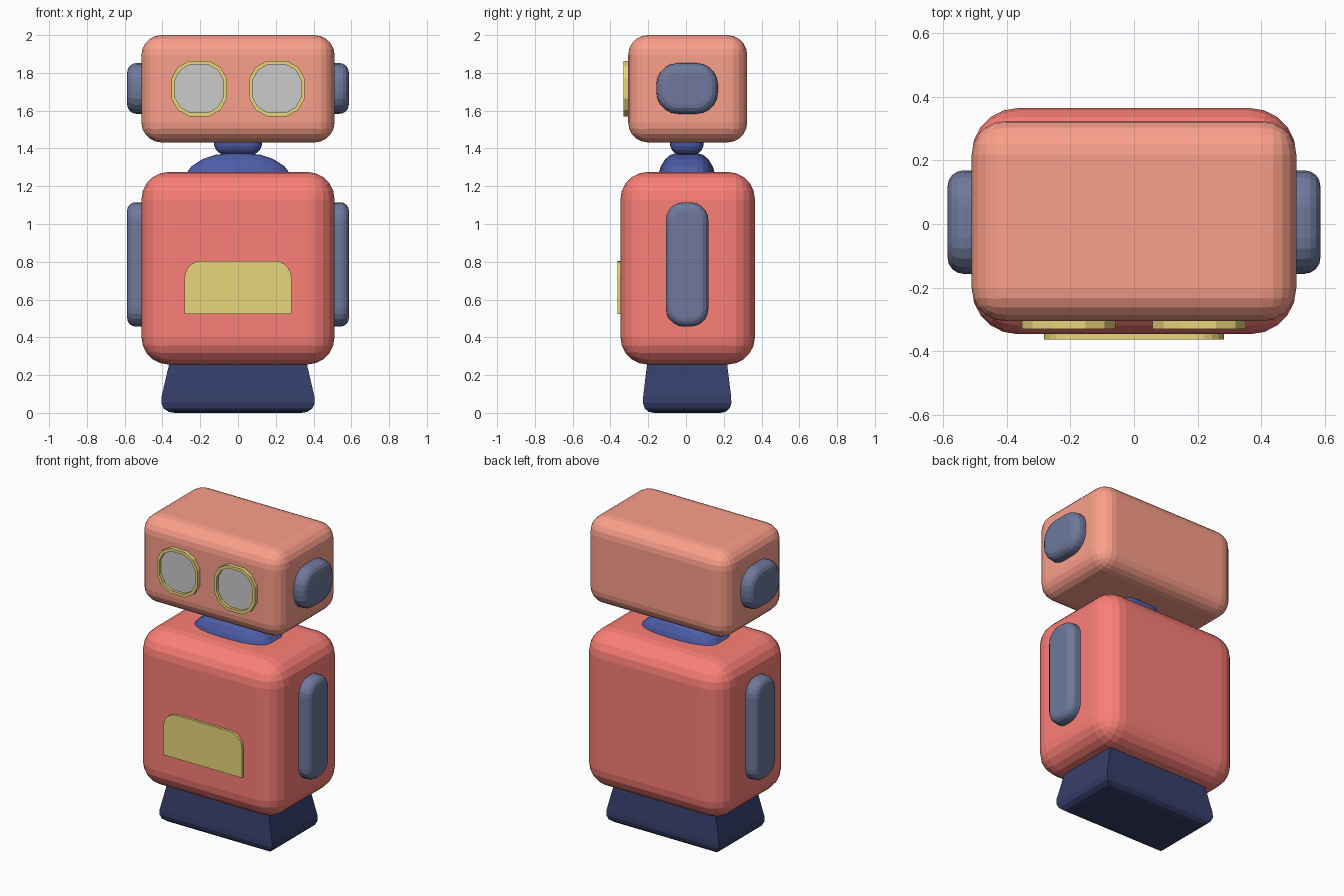
import bpy, bmesh, math

if "Cube" in bpy.data.objects:
    bpy.data.objects.remove(bpy.data.objects["Cube"])

CY = 0.009  # depth centre of the main blocks


def material(name, rgb):
    m = bpy.data.materials.new(name)
    m.diffuse_color = (*rgb, 1)
    m.use_nodes = True
    m.node_tree.nodes["Principled BSDF"].inputs["Base Color"].default_value = m.diffuse_color
    return m


RED = material("body_red", (0.97, 0.212, 0.184))
SALMON = material("head_salmon", (0.97, 0.349, 0.256))
SLATE = material("slate", (0.158, 0.191, 0.331))
BLUE = material("neck_blue", (0.075, 0.11, 0.393))
NAVY = material("base_navy", (0.037, 0.049, 0.145))
YELLOW = material("yellow", (0.80, 0.67, 0.192))


def finish(name, bm, mat=None):
    bmesh.ops.recalc_face_normals(bm, faces=bm.faces)
    me = bpy.data.meshes.new(name)
    bm.to_mesh(me)
    bm.free()
    ob = bpy.data.objects.new(name, me)
    bpy.context.collection.objects.link(ob)
    if mat:
        me.materials.append(mat)
    return ob


def rounded_box(name, centre, half, radius, mat, stretch=(1, 1, 1), segments=5):
    """Box with rounded edges; stretch scales the rounding with the box."""
    bm = bmesh.new()
    bmesh.ops.create_cube(bm, size=2)
    bmesh.ops.scale(bm, vec=[h / s for h, s in zip(half, stretch)], verts=bm.verts)
    bmesh.ops.bevel(bm, geom=bm.edges[:], offset=radius, segments=segments,
                    profile=0.5, affect='EDGES')
    bmesh.ops.scale(bm, vec=stretch, verts=bm.verts)
    bmesh.ops.translate(bm, vec=centre, verts=bm.verts)
    return finish(name, bm, mat)


def side_pad(name, side, half_y, z0, z1, corner, rim, mat):
    """Rounded slab on the side of a block with a softened outer rim."""
    bm = bmesh.new()
    bmesh.ops.create_cube(bm, size=2)
    bmesh.ops.scale(bm, vec=(0.06, half_y, (z1 - z0) / 2), verts=bm.verts)
    along_x = [e for e in bm.edges
               if abs(e.verts[0].co.x - e.verts[1].co.x) > 0.1]
    bmesh.ops.bevel(bm, geom=along_x, offset=corner, segments=5,
                    profile=0.5, affect='EDGES')
    outer = [e for e in bm.edges if all(v.co.x * side > 0.05 for v in e.verts)]
    bmesh.ops.bevel(bm, geom=outer, offset=rim, segments=4,
                    profile=0.5, affect='EDGES')
    bmesh.ops.translate(bm, vec=(side * 0.527, CY - 0.003, (z0 + z1) / 2),
                        verts=bm.verts)
    return finish(name, bm, mat)


def prism(name, points, y_back, y_front, mat=None):
    """Extrude an (x, z) outline towards the front."""
    bm = bmesh.new()
    f = bm.faces.new([bm.verts.new((x, y_back, z)) for x, z in points])
    ext = bmesh.ops.extrude_face_region(bm, geom=[f])
    verts = [g for g in ext['geom'] if isinstance(g, bmesh.types.BMVert)]
    bmesh.ops.translate(bm, vec=(0, y_front - y_back, 0), verts=verts)
    # close the back as well
    if any(e.is_boundary for e in bm.edges):
        bmesh.ops.holes_fill(bm, edges=[e for e in bm.edges if e.is_boundary])
    return finish(name, bm, mat)


def eye_outline(cx, cz, r):
    """Twelve-sided, slightly squared circle."""
    flat, diag = 0.36 * r, 0.77 * r
    quarter = [(r, flat), (diag, diag), (flat, r)]
    points = []
    for _ in range(4):
        points += quarter
        quarter = [(-y, x) for x, y in quarter]
    return [(cx + x, cz + z) for x, z in points]


# main blocks
rounded_box("body", (0, CY, 0.766), (0.511, 0.356, 0.51), 0.145, RED)
rounded_box("head", (0, CY, 1.716), (0.511, 0.315, 0.284), 0.105, SALMON)

# neck: shoulder dome and small joint
rounded_box("neck_dome", (0, 0.004, 1.195), (0.295, 0.157, 0.18), 0.17, BLUE,
            stretch=(1.5, 0.6, 1))
rounded_box("neck_joint", (0, 0.004, 1.44), (0.128, 0.09, 0.075), 0.065, BLUE,
            stretch=(1, 0.9, 1))

# tapered base with softened bottom, stacked from rectangles
bm = bmesh.new()
levels = [(0.0, 0.335, 0.175), (0.006, 0.368, 0.204), (0.024, 0.394, 0.225),
          (0.052, 0.406, 0.234), (0.085, 0.405, 0.233), (0.30, 0.355, 0.207)]
rings = [[bm.verts.new((sx * hx, CY - 0.003 + sy * hy, z))
          for sx, sy in ((-1, -1), (1, -1), (1, 1), (-1, 1))]
         for z, hx, hy in levels]
bm.faces.new(rings[0])
bm.faces.new(rings[-1])
for lo, hi in zip(rings, rings[1:]):
    for i in range(4):
        j = (i + 1) % 4
        bm.faces.new((lo[i], lo[j], hi[j], hi[i]))
finish("base", bm, NAVY)

# ears, arms and eyes on both sides
for side, label in ((-1, "left"), (1, "right")):
    side_pad(label + "_ear", side, 0.163, 1.583, 1.852, 0.115, 0.05, SLATE)
    side_pad(label + "_arm", side, 0.113, 0.457, 1.115, 0.095, 0.045, SLATE)

    # eye ring with a recessed lens
    cx, cz, n = side * 0.206, 1.717, 12
    bm = bmesh.new()
    loops = [[bm.verts.new((x, y, z)) for x, z in eye_outline(cx, cz, r)]
             for r, y in ((0.147, -0.29), (0.147, -0.331),
                          (0.128, -0.331), (0.128, -0.29))]
    for a, b in zip(loops, loops[1:] + loops[:1]):
        for i in range(n):
            j = (i + 1) % n
            bm.faces.new((a[i], a[j], b[j], b[i]))
    finish(label + "_eye_ring", bm, YELLOW)
    prism(label + "_eye_lens", eye_outline(cx, cz, 0.128), -0.29, -0.314)

# chest panel with rounded top corners
r, steps = 0.09, 5
outline = [(-0.283, 0.524), (0.283, 0.524)]
for cx, start in ((0.283 - r, 0), (-0.283 + r, 90)):
    for i in range(steps + 1):
        a = math.radians(start + 90 * i / steps)
        outline.append((cx + r * math.cos(a), 0.805 - r + r * math.sin(a)))
prism("chest_panel", outline, -0.32, -0.363, YELLOW)
